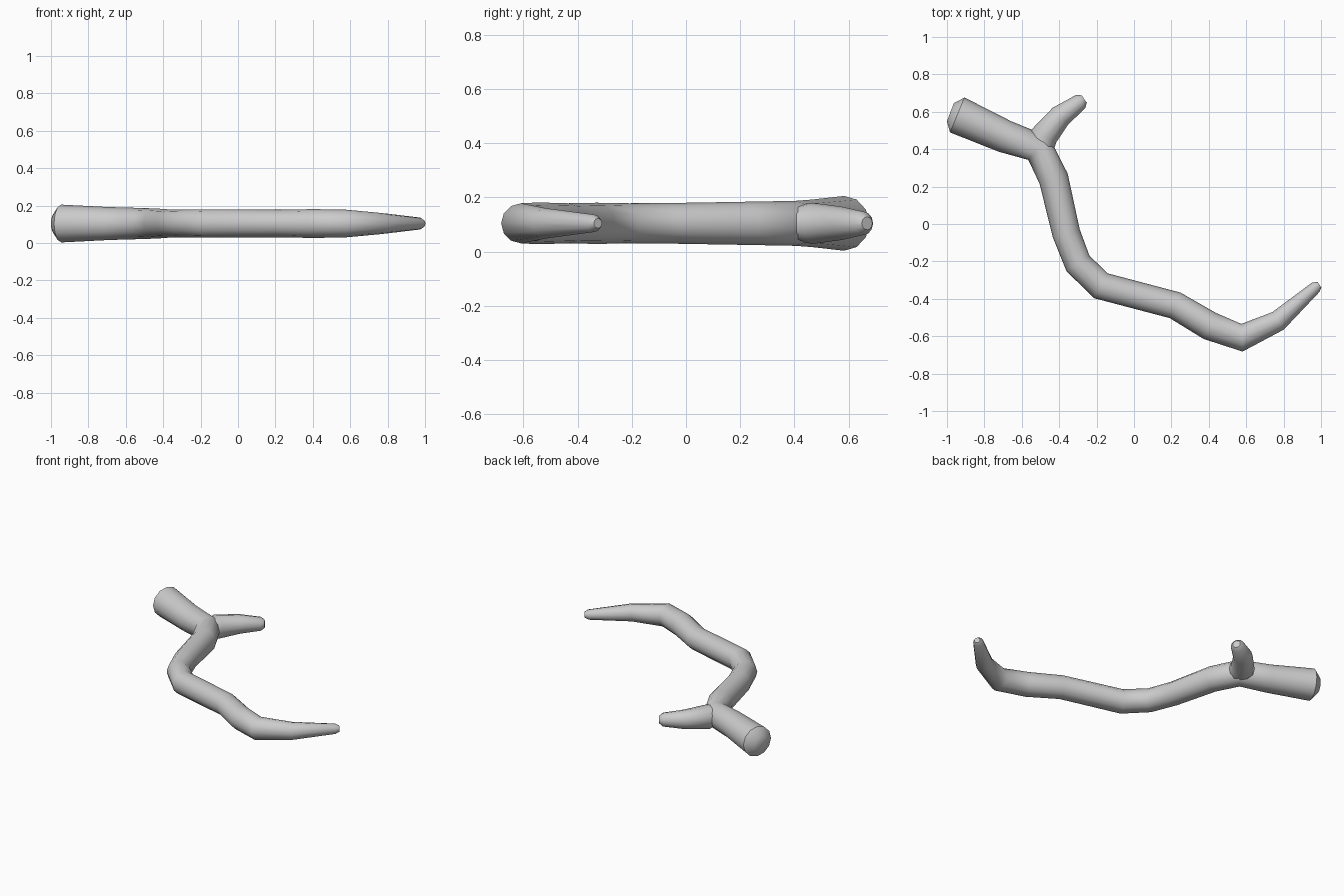
import bpy, bmesh, math
from mathutils import Vector

cube = bpy.data.objects.get("Cube")
if cube:
    bpy.data.objects.remove(cube, do_unlink=True)

SIDES = 12
AXIS_Z = 0.104

# Plain grey wood
wood = bpy.data.materials.new("grey_wood")
wood.use_nodes = True
grey = (0.6, 0.6, 0.6, 1)
wood.diffuse_color = grey
wood.node_tree.nodes["Principled BSDF"].inputs["Base Color"].default_value = grey


def limb(name, path):
    """Round tapered tube along (x, y, radius) stations, closed at both ends."""
    bm = bmesh.new()
    centres = [Vector((x, y, AXIS_Z)) for x, y, r in path]
    rings = []
    for i, c in enumerate(centres):
        # ring plane bisects the bend between neighbouring segments
        d = Vector()
        if i > 0:
            d += (c - centres[i - 1]).normalized()
        if i < len(centres) - 1:
            d += (centres[i + 1] - c).normalized()
        d.normalize()
        side = Vector((-d.y, d.x, 0))
        ring = []
        for k in range(SIDES):
            a = math.tau * k / SIDES
            offset = side * math.cos(a) + Vector((0, 0, math.sin(a)))
            ring.append(bm.verts.new(c + offset * path[i][2]))
        rings.append(ring)
    for a, b in zip(rings, rings[1:]):
        for k in range(SIDES):
            n = (k + 1) % SIDES
            bm.faces.new((a[k], a[n], b[n], b[k]))
    bm.faces.new(rings[0])
    bm.faces.new(rings[-1])
    bmesh.ops.recalc_face_normals(bm, faces=bm.faces)
    mesh = bpy.data.meshes.new(name)
    bm.to_mesh(mesh)
    bm.free()
    mesh.materials.append(wood)
    obj = bpy.data.objects.new(name, mesh)
    bpy.context.collection.objects.link(obj)
    bpy.ops.object.select_all(action="DESELECT")
    obj.select_set(True)
    bpy.context.view_layer.objects.active = obj
    bpy.ops.object.shade_smooth_by_angle(angle=math.radians(50))
    return obj


# Long crooked branch, from thick butt to thin tip
limb("main_branch", [
    (-0.982, 0.597, 0.052), (-0.945, 0.583, 0.101), (-0.69, 0.468, 0.088),
    (-0.51, 0.405, 0.083), (-0.43, 0.243, 0.080), (-0.362, -0.05, 0.075),
    (-0.30, -0.21, 0.074), (-0.178, -0.33, 0.076), (0.22, -0.435, 0.074),
    (0.405, -0.545, 0.077), (0.577, -0.608, 0.074), (0.77, -0.518, 0.056),
    (0.972, -0.338, 0.032), (0.992, -0.325, 0.018),
])

# Short side twig growing from the first bend
limb("side_twig", [
    (-0.50, 0.37, 0.06), (-0.485, 0.467, 0.076), (-0.393, 0.577, 0.061),
    (-0.285, 0.655, 0.043), (-0.266, 0.668, 0.024),
])
